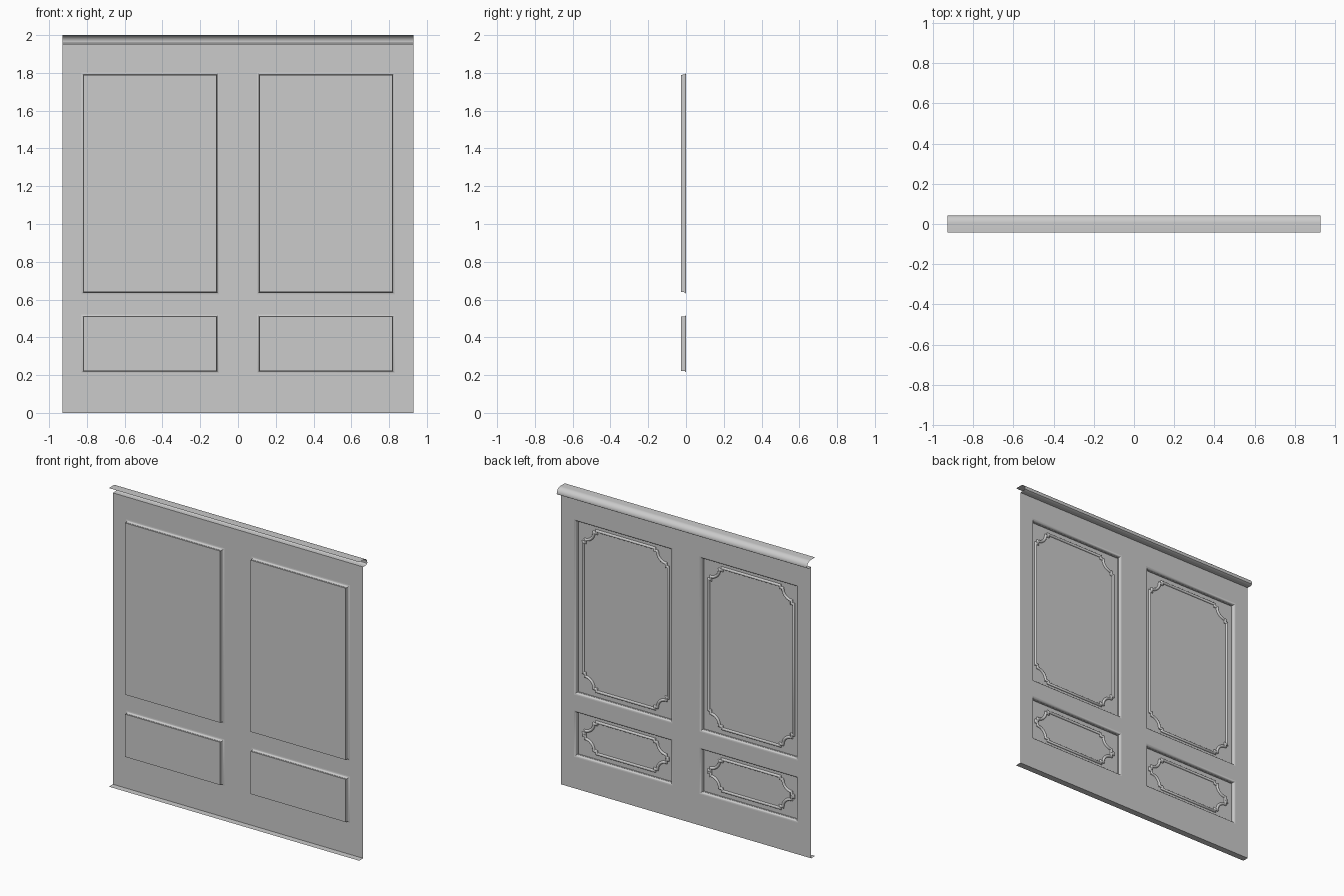
import bpy, bmesh, math
from mathutils import Vector

if "Cube" in bpy.data.objects:
    bpy.data.objects.remove(bpy.data.objects["Cube"])

HALF_W = 0.928      # half width of the wall
DEPTH = -0.027      # panels sit behind the wall sheet (detail side is +y)
LIP = 0.013         # moulding width around each panel

# panel rectangles: x0, x1, z0, z1
COLUMNS = [(-0.817, -0.113), (0.113, 0.817)]
ROWS = [("lower", 0.223, 0.509), ("upper", 0.64, 1.79)]


def finish(name, bm):
    """Store the sheet as an object, smooth with sharp creases."""
    bmesh.ops.remove_doubles(bm, verts=bm.verts, dist=1e-5)
    bm.normal_update()
    if sum(f.normal.y * f.calc_area() for f in bm.faces) < -1e-9:
        bmesh.ops.reverse_faces(bm, faces=bm.faces)
    me = bpy.data.meshes.new(name)
    bm.to_mesh(me)
    bm.free()
    ob = bpy.data.objects.new(name, me)
    bpy.context.collection.objects.link(ob)
    bpy.ops.object.select_all(action='DESELECT')
    ob.select_set(True)
    bpy.context.view_layer.objects.active = ob
    bpy.ops.object.shade_smooth_by_angle(angle=math.radians(35))
    return ob


def extrude_profile(name, pts):
    """Run a (y, z) profile along the full width."""
    bm = bmesh.new()
    rows = [[bm.verts.new((x, y, z)) for x in (-HALF_W, HALF_W)] for y, z in pts]
    for a, b in zip(rows, rows[1:]):
        bm.faces.new((a[0], b[0], b[1], a[1]))
    return finish(name, bm)


def sweep(name, path, profile):
    """Sweep an (inward offset, y) profile round a closed counter-clockwise (x, z) path."""
    bm = bmesh.new()
    n = len(path)
    rings = []
    for i in range(n):
        p = Vector(path[i])
        d1 = (p - Vector(path[i - 1])).normalized()
        d2 = (Vector(path[(i + 1) % n]) - p).normalized()
        n1, n2 = Vector((-d1.y, d1.x)), Vector((-d2.y, d2.x))
        m = (n1 + n2) / (1 + n1.dot(n2))
        rings.append([bm.verts.new((p.x + m.x * o, y, p.y + m.y * o)) for o, y in profile])
    for i in range(n):
        a, b = rings[i], rings[(i + 1) % n]
        for j in range(len(profile) - 1):
            bm.faces.new((a[j], a[j + 1], b[j + 1], b[j]))
    return finish(name, bm)


def scooped_path(x0, x1, z0, z1, s=0.015, run=0.1, r=0.065, seg=8):
    """Rectangle with stepped, concave round corners, counter-clockwise."""
    half = [(0, run), (s, run)]
    half += [(s + r * math.sin(t), s + r * math.cos(t))
             for t in [math.pi / 2 * k / seg for k in range(seg + 1)]]
    half += [(run, s), (run, 0)]
    path = []
    for cx, cz, sx, sz in ((x0, z0, 1, 1), (x1, z0, -1, 1), (x1, z1, -1, -1), (x0, z1, 1, -1)):
        corner = [(cx + sx * a, cz + sz * b) for a, b in half]
        path += corner if sx * sz > 0 else corner[::-1]
    return path


# wall sheet with four openings
xs = [-HALF_W] + [v for a, b in COLUMNS for v in (a - LIP, b + LIP)] + [HALF_W]
zs = [0] + [v for _, a, b in ROWS for v in (a - LIP, b + LIP)] + [1.952]
bm = bmesh.new()
grid = [[bm.verts.new((x, 0, z)) for z in zs] for x in xs]
for i in range(len(xs) - 1):
    for j in range(len(zs) - 1):
        if not (i % 2 and j % 2):
            bm.faces.new((grid[i][j], grid[i][j + 1], grid[i + 1][j + 1], grid[i + 1][j]))
finish("wall_sheet", bm)

# bottom flange and rounded top rail
extrude_profile("bottom_flange", [(-0.042, 0), (0, 0)])
rail = [(0, 1.952), (0.022, 1.952), (0.032, 1.953)]
rail += [(0.005 + 0.038 * math.cos(t), 1.965 + 0.035 * math.sin(t))
         for t in [math.pi / 2 * k / 10 for k in range(-2, 11)] if t > -0.2]
rail += [(-0.042, 2.0)]
extrude_profile("top_rail", rail)

# recessed panels, their mouldings and decorative beads
cove = [(0, 0), (0.006, -0.001), (0.0105, -0.005), (LIP - 0.001, -0.011),
        (LIP - 0.001, -0.019), (LIP, -0.019), (LIP, DEPTH)]
bead = [(-0.009 * math.cos(math.pi * k / 6), DEPTH + 0.010 * math.sin(math.pi * k / 6))
        for k in range(7)]
for side, (x0, x1) in zip(("left", "right"), COLUMNS):
    for row, z0, z1 in ROWS:
        tag = f"{row}_{side}"
        bm = bmesh.new()
        bm.faces.new([bm.verts.new((x, DEPTH, z))
                      for x, z in ((x0, z0), (x0, z1), (x1, z1), (x1, z0))])
        finish(f"panel_{tag}", bm)
        a, b, c, d = x0 - LIP, x1 + LIP, z0 - LIP, z1 + LIP
        sweep(f"panel_moulding_{tag}", [(a, c), (b, c), (b, d), (a, d)], cove)
        m = 0.037
        sweep(f"bead_{tag}", scooped_path(x0 + m, x1 - m, z0 + m, z1 - m), bead)
